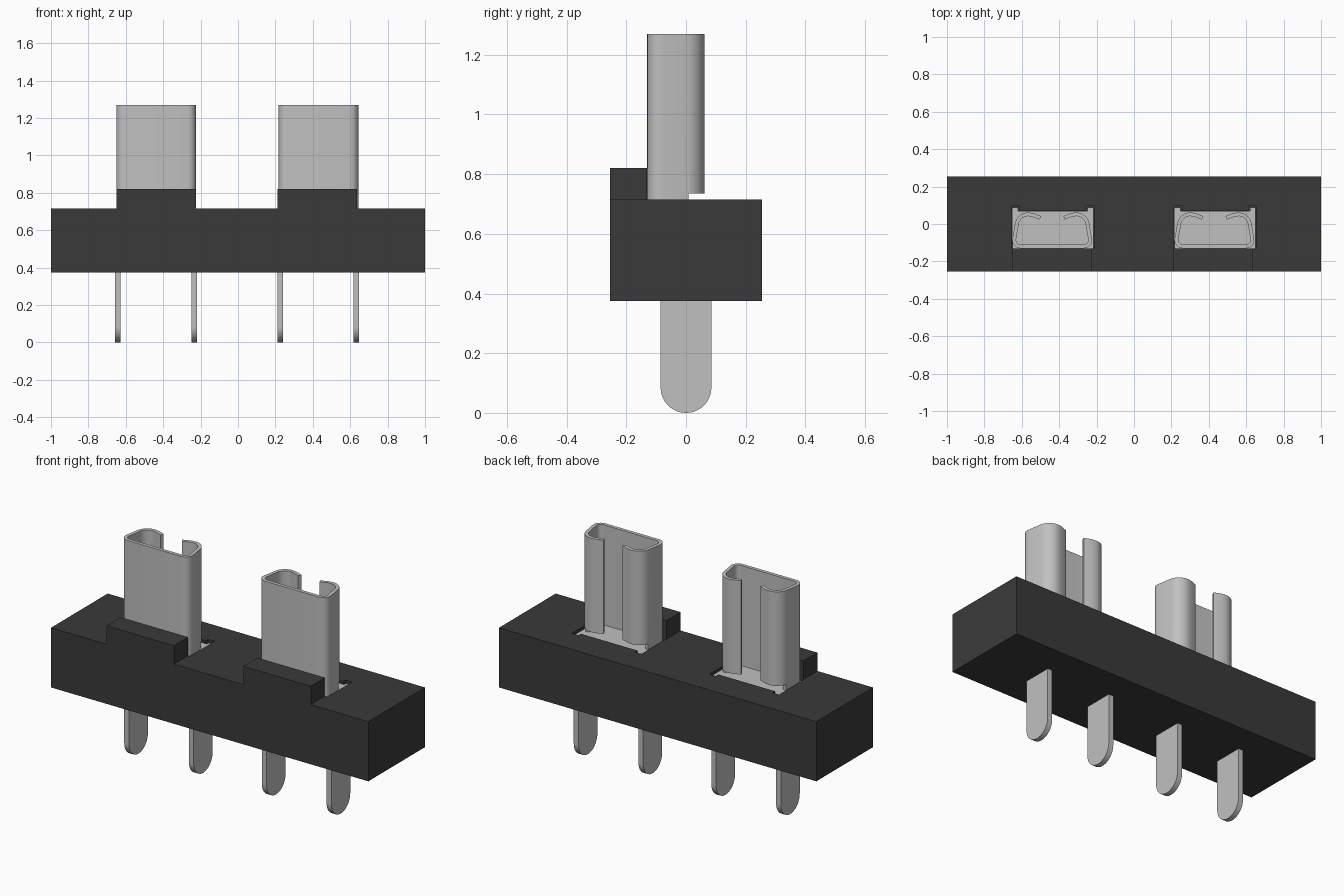
import bpy, bmesh, math

if "Cube" in bpy.data.objects:
    bpy.data.objects.remove(bpy.data.objects["Cube"], do_unlink=True)


def material(name, value, metallic=0.0):
    m = bpy.data.materials.new(name)
    m.use_nodes = True
    col = (value, value, value, 1)
    m.diffuse_color = col
    bsdf = m.node_tree.nodes["Principled BSDF"]
    bsdf.inputs["Base Color"].default_value = col
    bsdf.inputs["Roughness"].default_value = 0.5
    return m


PLASTIC = material("black plastic", 0.042)
METAL = material("silver metal", 0.53)


def finish(name, bm, mat):
    bmesh.ops.recalc_face_normals(bm, faces=bm.faces)
    me = bpy.data.meshes.new(name)
    bm.to_mesh(me)
    bm.free()
    ob = bpy.data.objects.new(name, me)
    bpy.context.collection.objects.link(ob)
    me.materials.append(mat)
    return ob


def activate(ob):
    bpy.ops.object.select_all(action='DESELECT')
    ob.select_set(True)
    bpy.context.view_layer.objects.active = ob


def smooth(ob, degrees=35):
    activate(ob)
    bpy.ops.object.shade_smooth_by_angle(angle=math.radians(degrees))


def prism(name, outline, offset, mat):
    """Extrude a closed outline of 3D points along offset."""
    bm = bmesh.new()
    face = bm.faces.new([bm.verts.new(p) for p in outline])
    ext = bmesh.ops.extrude_face_region(bm, geom=[face])
    bmesh.ops.translate(bm, vec=offset,
                        verts=[v for v in ext["geom"] if isinstance(v, bmesh.types.BMVert)])
    return finish(name, bm, mat)


def box(name, x0, x1, y0, y1, z0, z1, mat):
    return prism(name, [(x0, y0, z0), (x1, y0, z0), (x1, y1, z0), (x0, y1, z0)],
                 (0, 0, z1 - z0), mat)


def arc(cx, cy, rx, ry, a0, a1, n):
    return [(cx + rx * math.cos(math.radians(a0 + (a1 - a0) * i / n)),
             cy + ry * math.sin(math.radians(a0 + (a1 - a0) * i / n))) for i in range(n + 1)]


def eared_outline(cx, half, y0, y1, ear_y, ear, grow=0.0):
    """Rectangle with two small ears at its back corners."""
    h, e = half + grow, ear + 2 * grow
    right = [(h, y0), (h, ear_y + grow), (h - e, ear_y + grow), (h - e, y1 + grow)]
    left = [(-x, y) for x, y in reversed(right)]
    return [(cx + x, y) for x, y in right + left]


BASE_Z, TOP_Z, RIM_Z = 0.375, 0.715, 1.27

# Housing
housing = box("housing", -1, 1, -0.255, 0.255, BASE_Z, TOP_Z, PLASTIC)


def shell(name, cx):
    """Folded contact sleeve, open at the back."""
    half = arc(0.168, -0.085, 0.045, 0.045, -90, 10, 8)         # front corner
    half += arc(0.128, -0.01, 0.072, 0.072, 15, 90, 9)          # back corner
    half += [(0.10, 0.058), (0.06, 0.042)]                      # lip bent inwards
    path = [(-x, y) for x, y in reversed(half)] + half
    bm = bmesh.new()
    levels = [[bm.verts.new((cx + x, y, z)) for x, y in path] for z in (0.69, 0.735, RIM_Z)]
    for i in range(len(path) - 1):
        for k in (0, 1):
            # Only the front part reaches down into the recess
            if k == 0 and max(path[i][1], path[i + 1][1]) > 0.01:
                continue
            bm.faces.new((levels[k][i], levels[k][i + 1], levels[k + 1][i + 1], levels[k + 1][i]))
    bmesh.ops.delete(bm, geom=[v for v in bm.verts if not v.link_faces], context='VERTS')
    ob = finish(name, bm, METAL)
    # Make all walls face outwards before thickening inwards
    front = min(ob.data.polygons, key=lambda p: p.center.y)
    if front.normal.y > 0:
        ob.data.flip_normals()
    activate(ob)
    mod = ob.modifiers.new("thickness", 'SOLIDIFY')
    mod.thickness, mod.offset, mod.use_even_offset = 0.02, -1, True
    bpy.ops.object.modifier_apply(modifier=mod.name)
    smooth(ob, 40)


def pin(name, cx):
    """Flat solder pin with a round tip."""
    r = 0.085
    outline = [(cx - 0.015, y, z) for y, z in arc(0, r, r, r, 180, 360, 24)]
    outline += [(cx - 0.015, r, 0.69), (cx - 0.015, -r, 0.69)]
    smooth(prism(name, outline, (0.03, 0, 0), METAL))


for side, cx, sleeve_x, step_x in (("right", -0.4335, -0.4375, -0.4375),
                                   ("left", 0.4335, 0.43, 0.425)):
    # Recess in the housing
    outline = eared_outline(cx, 0.216, -0.13, 0.07, 0.092, 0.035, 0.003)
    cutter = prism("recess_cutter", [(x, y, 0.66) for x, y in outline], (0, 0, 0.2), PLASTIC)
    cutter.hide_render = True
    activate(housing)
    mod = housing.modifiers.new("recess", 'BOOLEAN')
    mod.operation, mod.solver, mod.object = 'DIFFERENCE', 'EXACT', cutter
    bpy.ops.object.modifier_apply(modifier=mod.name)
    bpy.data.objects.remove(cutter, do_unlink=True)

    # Raised step in front of the contact
    box(side + "_step", step_x - 0.2125, step_x + 0.2125, -0.255, -0.13, TOP_Z, 0.82, PLASTIC)

    # Contact base plate, sleeve and pins
    plate = eared_outline(cx, 0.216, -0.13, 0.07, 0.088, 0.03)
    prism(side + "_base_plate", [(x, y, 0.665) for x, y in plate], (0, 0, 0.035), METAL)
    shell(side + "_sleeve", sleeve_x)
    for label, dx in (("right", -0.204), ("left", 0.204)):
        pin(side + "_contact_" + label + "_pin", sleeve_x + dx - 0.001)
